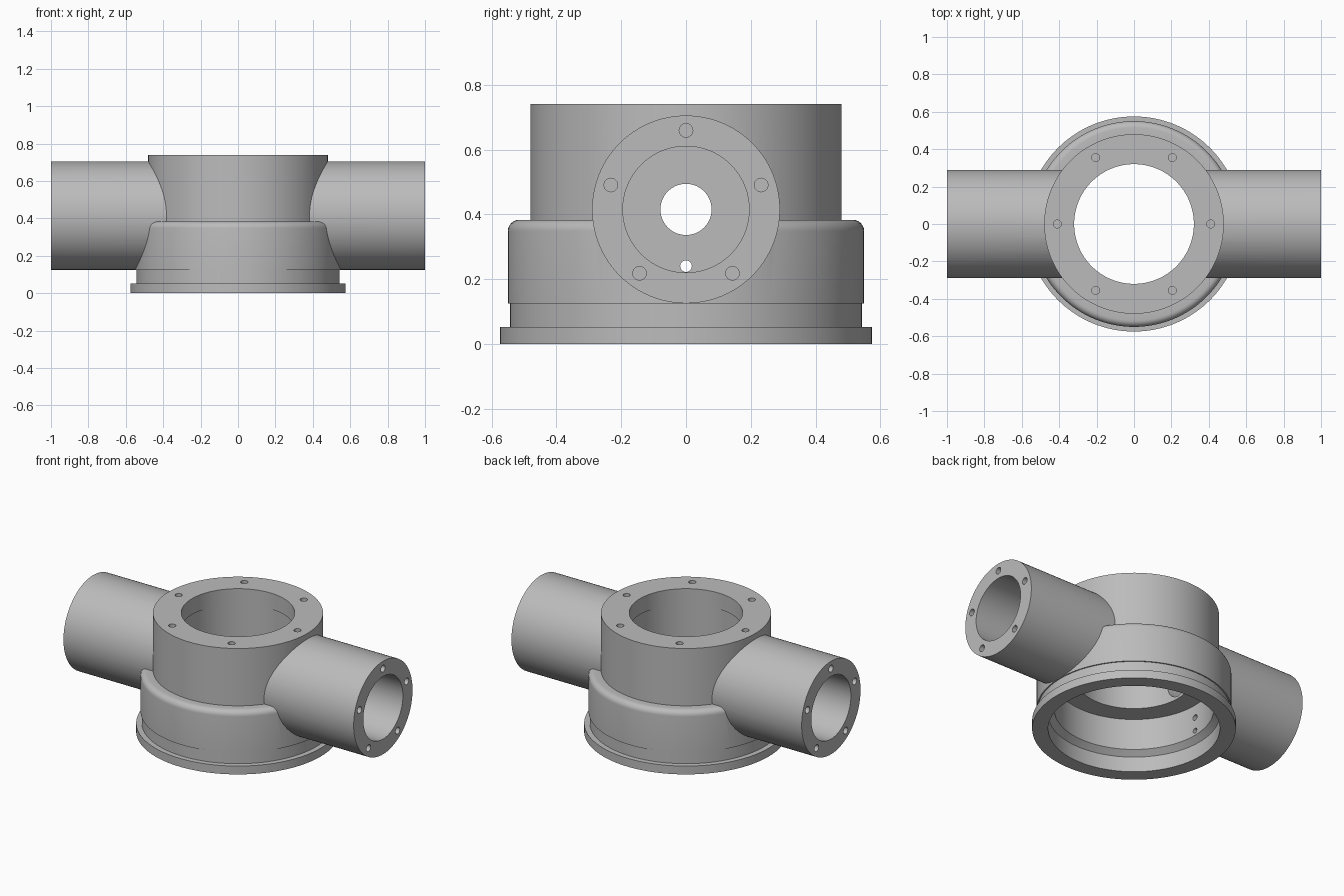
import bpy
import bmesh
from math import cos, sin, pi, radians
from mathutils import Matrix, Vector

if "Cube" in bpy.data.objects:
    bpy.data.objects.remove(bpy.data.objects["Cube"])

grey = bpy.data.materials.new("cast grey")
grey.use_nodes = True
colour = (0.5, 0.5, 0.5, 1)
grey.diffuse_color = colour
grey.node_tree.nodes["Principled BSDF"].inputs["Base Color"].default_value = colour


def make_object(name, bm):
    bmesh.ops.recalc_face_normals(bm, faces=bm.faces)
    mesh = bpy.data.meshes.new(name)
    bm.to_mesh(mesh)
    bm.free()
    mesh.materials.append(grey)
    obj = bpy.data.objects.new(name, mesh)
    bpy.context.collection.objects.link(obj)
    return obj


def lathe(name, profile, steps=128):
    """Solid of revolution from (radius, height) pairs, closed at both ends."""
    bm = bmesh.new()
    rings = [[bm.verts.new((r * cos(2 * pi * i / steps), r * sin(2 * pi * i / steps), z))
              for i in range(steps)] for r, z in profile]
    for low, high in zip(rings, rings[1:]):
        for i in range(steps):
            j = (i + 1) % steps
            bm.faces.new((low[i], low[j], high[j], high[i]))
    bm.faces.new(rings[0][::-1])
    bm.faces.new(rings[-1])
    return make_object(name, bm)


def add_rod(bm, start, end, radius, steps=24):
    start, end = Vector(start), Vector(end)
    axis = end - start
    turn = axis.to_track_quat('Z', 'Y').to_matrix().to_4x4()
    bmesh.ops.create_cone(bm, cap_ends=True, segments=steps, radius1=radius,
                          radius2=radius, depth=axis.length,
                          matrix=Matrix.Translation((start + end) / 2) @ turn)


def rod(name, start, end, radius, steps=96):
    bm = bmesh.new()
    add_rod(bm, start, end, radius, steps)
    return make_object(name, bm)


def combine(target, other, operation):
    mod = target.modifiers.new("combine", 'BOOLEAN')
    mod.operation = operation
    mod.solver = 'EXACT'
    mod.object = other
    bpy.context.view_layer.objects.active = target
    bpy.ops.object.modifier_apply(modifier=mod.name)
    bpy.data.objects.remove(other)


AXIS = 0.415  # height of the side tubes

# Housing: flange, stepped drum with a rounded shoulder, and neck
fillet = [(0.515 + 0.035 * cos(a), 0.348 + 0.035 * sin(a))
          for a in (radians(15 * i) for i in range(7))]
housing = lathe("valve_housing", [(0.575, 0), (0.575, 0.052), (0.543, 0.052),
                                  (0.543, 0.125), (0.55, 0.125)] + fillet +
                [(0.48, 0.383), (0.48, 0.74)])

# Side tubes
for side in (-1, 1):
    combine(housing, rod("side_tube", (side * 0.1, 0, AXIS), (side, 0, AXIS), 0.29), 'UNION')

# Central bore: wide lower chamber, ceiling ledge, narrower neck
bore = lathe("central_bore", [(0.485, -0.1), (0.485, 0.095), (0.45, 0.125), (0.45, 0.32),
                              (0.326, 0.32), (0.326, 0.64), (0.32, 0.64), (0.32, 0.9)])
combine(housing, bore, 'DIFFERENCE')

# Tube bores, each ending in a flat wall
for side in (-1, 1):
    combine(housing, rod("tube_bore", (side * 0.52, 0, AXIS), (side * 1.1, 0, AXIS), 0.195),
            'DIFFERENCE')

# Ports through the tube walls, small drain holes and bolt holes
holes = bmesh.new()
for side in (-1, 1):
    add_rod(holes, (side * 0.25, 0, AXIS), (side * 0.6, 0, AXIS), 0.079, 64)
    add_rod(holes, (side * 0.4, 0, 0.24), (side * 0.56, 0, 0.24), 0.018)
    add_rod(holes, (side * 0.4, 0, 0.155), (side * 0.5, 0, 0.155), 0.016)
    for i in range(5):
        a = radians(90 + 72 * i)
        y, z = 0.244 * cos(a), AXIS + 0.244 * sin(a)
        add_rod(holes, (side * 0.9, y, z), (side * 1.1, y, z), 0.021)
for i in range(6):
    x, y = 0.41 * cos(i * pi / 3), 0.41 * sin(i * pi / 3)
    add_rod(holes, (x, y, 0.64), (x, y, 0.8), 0.021)
combine(housing, make_object("drilled_holes", holes), 'DIFFERENCE')

# Smooth curved walls, sharp machined edges
bpy.ops.object.select_all(action='DESELECT')
housing.select_set(True)
bpy.context.view_layer.objects.active = housing
bpy.ops.object.shade_smooth_by_angle(angle=radians(28))
